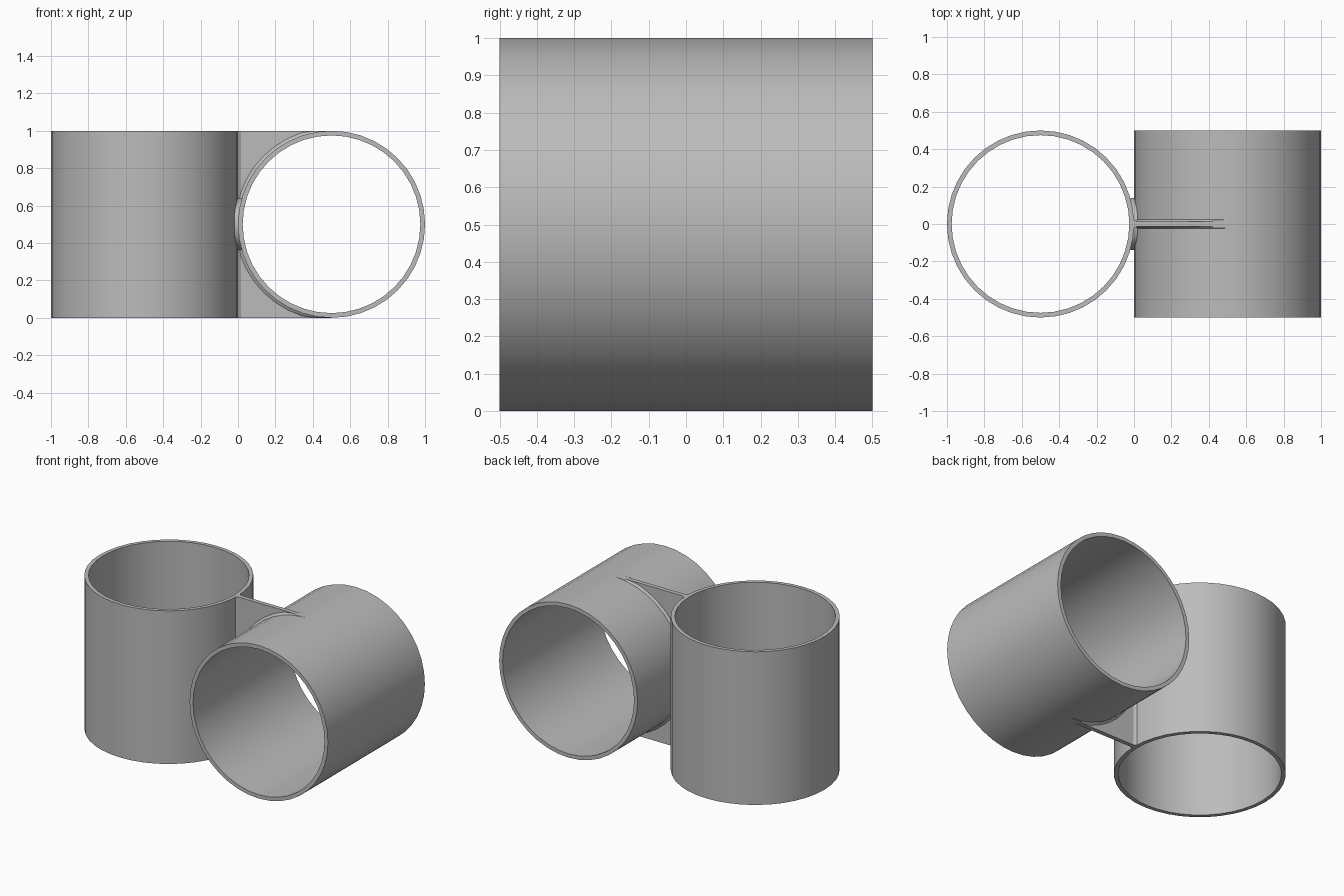
import bpy, bmesh
from math import sin, cos, pi, radians
from mathutils import Matrix, Vector

if "Cube" in bpy.data.objects:
    bpy.data.objects.remove(bpy.data.objects["Cube"])

RADIUS, WALL, SIDES = 0.5, 0.025, 40
HALF_WEB, HALF_FILLET, FILLET = 0.014, 0.03, 0.015

grey = bpy.data.materials.new("plain grey")
grey.use_nodes = True
grey.diffuse_color = (0.5, 0.5, 0.5, 1)
grey.node_tree.nodes["Principled BSDF"].inputs["Base Color"].default_value = grey.diffuse_color


def finish(name, bm):
    bmesh.ops.recalc_face_normals(bm, faces=bm.faces)
    mesh = bpy.data.meshes.new(name)
    bm.to_mesh(mesh)
    bm.free()
    mesh.materials.append(grey)
    obj = bpy.data.objects.new(name, mesh)
    bpy.context.collection.objects.link(obj)
    bpy.ops.object.select_all(action="DESELECT")
    obj.select_set(True)
    bpy.context.view_layer.objects.active = obj
    bpy.ops.object.shade_smooth_by_angle(angle=radians(30))
    return obj


def loft(name, sections, closed=False):
    """Skin a row of matching closed cross-sections."""
    bm = bmesh.new()
    rows = [[bm.verts.new(p) for p in s] for s in sections]
    n = len(rows[0])
    pairs = list(zip(rows, rows[1:]))
    if closed:
        pairs.append((rows[-1], rows[0]))
    else:
        bm.faces.new(rows[0])
        bm.faces.new(rows[-1])
    for a, b in pairs:
        for i in range(n):
            j = (i + 1) % n
            bm.faces.new((a[i], a[j], b[j], b[i]))
    return finish(name, bm)


def tube(name, centre_x, lying):
    """Open pipe, standing along z or lying along y."""
    turn = Matrix.Rotation(pi / 2 if lying else 0, 3, "X")
    centre = Vector((centre_x, 0, RADIUS))
    inner = RADIUS - WALL
    profile = [(RADIUS, -RADIUS), (RADIUS, RADIUS), (inner, RADIUS), (inner, -RADIUS)]
    rings = []
    for k in range(SIDES):
        a = 2 * pi * k / SIDES
        rings.append([centre + turn @ Vector((r * cos(a), r * sin(a), h)) for r, h in profile])
    loft(name, rings, closed=True)


# The two pipes touch at the middle, at right angles to each other
tube("standing_tube", -RADIUS, False)
tube("lying_tube", RADIUS, True)

# Thin web filling the space between the pipes, and its flared foot on the lying pipe
web, foot = [], []
for k in range(SIDES // 2 + 1):
    a = pi / 2 + pi * k / (SIDES // 2)
    c, s = cos(a), sin(a)
    x, z = RADIUS + (RADIUS - 0.008) * c, RADIUS + (RADIUS - 0.008) * s
    edge = RADIUS if s > 0 else -RADIUS
    # Slice of web from the pipe wall out to the standing pipe
    top = RADIUS + max(-RADIUS, min(RADIUS, s / max(-c, 1e-6) * (RADIUS + 0.01)))
    left = RADIUS + max(-RADIUS - 0.01, c / max(abs(s), 1e-6) * RADIUS)
    web.append([(x, -HALF_WEB, z), (x, HALF_WEB, z),
                (left, HALF_WEB, top), (left, -HALF_WEB, top)])
    r_in = RADIUS - 0.008
    r_out = min(RADIUS + FILLET, RADIUS / max(abs(s), 1e-6))
    r_mid = min(RADIUS + 0.004, r_out)
    section = [(r_in, -HALF_FILLET), (r_mid, -HALF_WEB - 0.008), (r_out, -HALF_WEB),
               (r_out, HALF_WEB), (r_mid, HALF_WEB + 0.008), (r_in, HALF_FILLET)]
    foot.append([(RADIUS + r * c, y, RADIUS + r * s) for r, y in section])
loft("web_plate", web)
loft("lying_tube_fillet", foot)

# Flared foot of the web on the standing pipe
strip = [(-0.01, -HALF_FILLET), (0.004, -HALF_WEB - 0.007), (FILLET, -HALF_WEB),
         (FILLET, HALF_WEB), (0.004, HALF_WEB + 0.007), (-0.01, HALF_FILLET)]
loft("standing_tube_fillet", [[(x, y, z) for x, y in strip] for z in (0, 2 * RADIUS)])

# Round pad blending the pipes where they touch
pad = bmesh.new()
bmesh.ops.create_cone(pad, cap_ends=True, segments=32, radius1=0.14, radius2=0.14, depth=0.036,
                      matrix=Matrix.Translation((0, 0, RADIUS)) @ Matrix.Rotation(pi / 2, 4, "Y"))
finish("contact_pad", pad)
